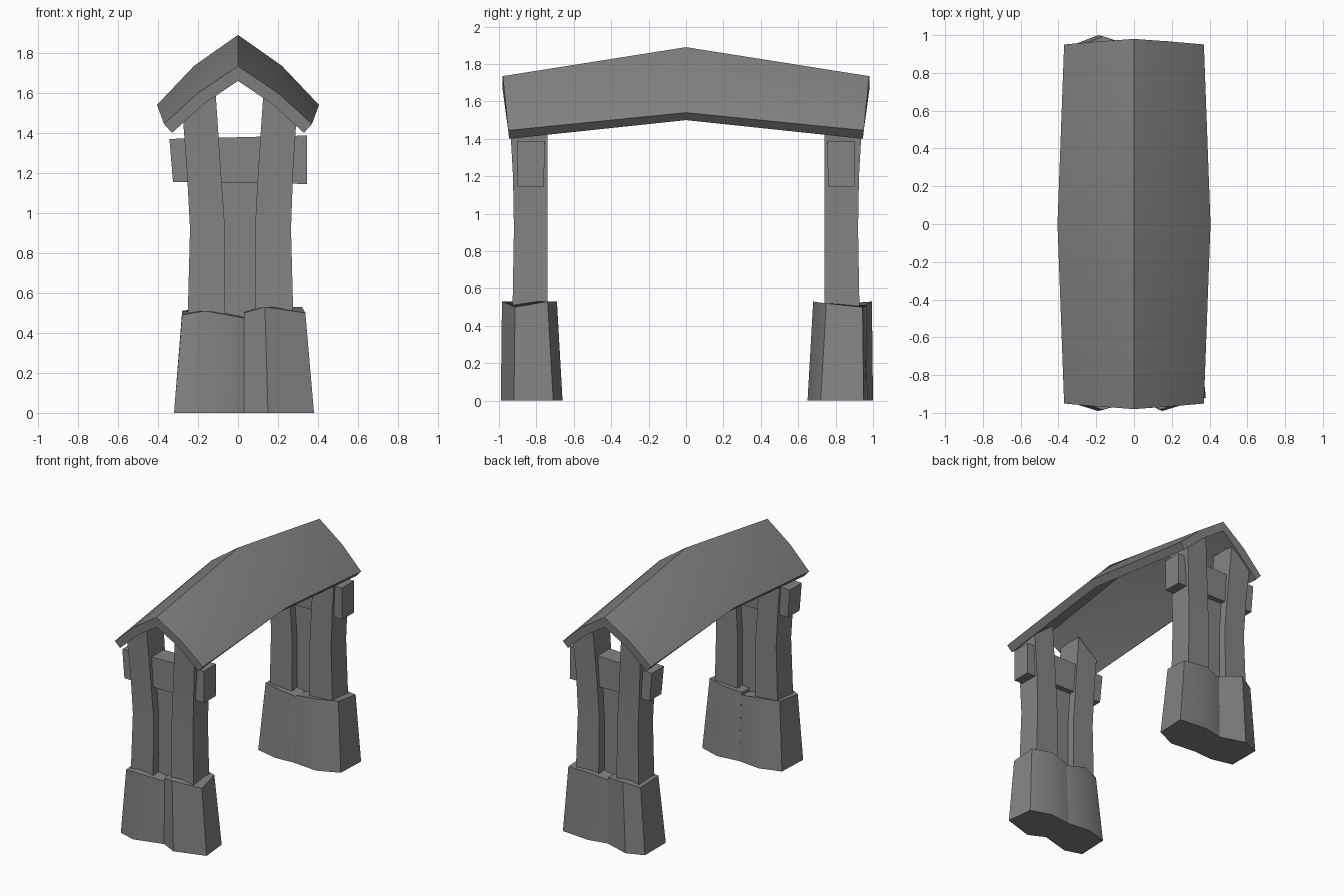
import bpy, bmesh, math

cube = bpy.data.objects.get("Cube")
if cube:
    bpy.data.objects.remove(cube, do_unlink=True)

GREY = (0.23, 0.23, 0.23, 1.0)
stone_grey = bpy.data.materials.new("stone_grey")
stone_grey.use_nodes = True
stone_grey.diffuse_color = GREY
for node in stone_grey.node_tree.nodes:
    if node.type == 'BSDF_PRINCIPLED':
        node.inputs["Base Color"].default_value = GREY


def loft(name, rings):
    """Skin a list of equal closed rings and cap both ends."""
    bm = bmesh.new()
    loops = [[bm.verts.new(p) for p in ring] for ring in rings]
    n = len(loops[0])
    for a, b in zip(loops, loops[1:]):
        for i in range(n):
            j = (i + 1) % n
            bm.faces.new((a[i], a[j], b[j], b[i]))
    bm.faces.new(loops[0])
    bm.faces.new(loops[-1])
    bmesh.ops.recalc_face_normals(bm, faces=bm.faces)
    mesh = bpy.data.meshes.new(name)
    bm.to_mesh(mesh)
    bm.free()
    mesh.materials.append(stone_grey)
    obj = bpy.data.objects.new(name, mesh)
    bpy.context.collection.objects.link(obj)
    bpy.ops.object.select_all(action='DESELECT')
    obj.select_set(True)
    bpy.context.view_layer.objects.active = obj
    bpy.ops.object.shade_smooth_by_angle(angle=math.radians(40))
    return obj


def rect(x0, x1, y0, y1, z0, z1):
    """Horizontal ring, z0 at the x0 side and z1 at the x1 side."""
    return [(x0, y0, z0), (x1, y0, z1), (x1, y1, z1), (x0, y1, z0)]


# Roof: bent chevron section, lofted over a raised middle
def roof_ring(y, ridge, kink, eave, lip, under_kink, under):
    half = [kink, eave, lip, under_kink]
    right = [(x, y * f, z) for (x, z), f in zip(half, (0.985, 0.97, 0.965, 0.975))]
    left = [(-x, yy, z) for x, yy, z in reversed(right)]
    return [(0, y, ridge)] + right + [(0, y, under)] + left


end = (1.735, (0.20, 1.60), (0.37, 1.445), (0.33, 1.40), (0.17, 1.545), 1.66)
middle = (1.89, (0.22, 1.735), (0.405, 1.54), (0.36, 1.50), (0.19, 1.67), 1.82)
loft("roof", [roof_ring(-0.98, *end), roof_ring(0, *middle), roof_ring(0.98, *end)])


# Footing stones: tapered six-sided blocks with uneven tops
def footing(name, outline, tops):
    bottom = [(x, y, 0) for x, y in outline]
    top = []
    for (x, y), z in zip(outline, tops):
        inward = 0.03 if abs(y) < 0.8 else 0.006
        sign = 1 if y > 0 else -1
        shift = inward if abs(y) < 0.8 else -inward
        top.append((0.02 + (x - 0.02) * 0.88, y + sign * shift, z))
    loft(name, [bottom, top])


footing("front_left_footing",
        [(0.03, -0.93), (0.15, -0.99), (0.38, -0.92), (0.36, -0.71), (0.2, -0.66), (0.03, -0.68)],
        (0.50, 0.53, 0.50, 0.53, 0.53, 0.51))
footing("front_right_footing",
        [(0.03, -0.93), (-0.19, -0.99), (-0.32, -0.95), (-0.31, -0.71), (-0.15, -0.66), (0.03, -0.68)],
        (0.475, 0.51, 0.49, 0.51, 0.52, 0.49))
footing("back_left_footing",
        [(0.0, 0.94), (0.15, 0.97), (0.37, 0.95), (0.36, 0.72), (0.2, 0.65), (0.0, 0.67)],
        (0.48, 0.51, 0.50, 0.52, 0.53, 0.50))
footing("back_right_footing",
        [(0.0, 0.94), (-0.19, 1.0), (-0.32, 0.95), (-0.32, 0.70), (-0.15, 0.66), (0.0, 0.67)],
        (0.50, 0.53, 0.50, 0.51, 0.51, 0.49))

for side, s in (("front", -1), ("back", 1)):
    # Waisted posts cut to the roof slope
    for hand, posts in (("right", [(-0.255, -0.065), (-0.24, -0.065), (-0.255, -0.085), (-0.275, -0.112)]),
                        ("left", [(0.28, 0.085), (0.265, 0.085), (0.275, 0.1), (0.292, 0.127)])):
        heights = [(0.35, 0.35), (0.92, 0.92), (1.2, 1.2), (1.47, 1.60)]
        outer = (0.93, 0.92, 0.925, 0.94)
        loft(side + "_" + hand + "_post",
             [rect(xo, xi, s * yo, s * 0.74, zo, zi)
              for (xo, xi), (zo, zi), yo in zip(posts, heights, outer)])

    # Cross beam through both posts
    loft(side + "_cross_beam", [rect(-0.325, 0.345, s * 0.9, s * 0.76, 1.155, 1.145),
                                rect(-0.343, 0.345, s * 0.9, s * 0.755, 1.37, 1.387)])

    # Recessed slab between the posts
    loft(side + "_infill_slab", [rect(-0.1, 0.12, s * 0.86, s * 0.8, 0.3, 0.3),
                                 rect(-0.1, 0.12, s * 0.86, s * 0.8, 1.18, 1.18)])
